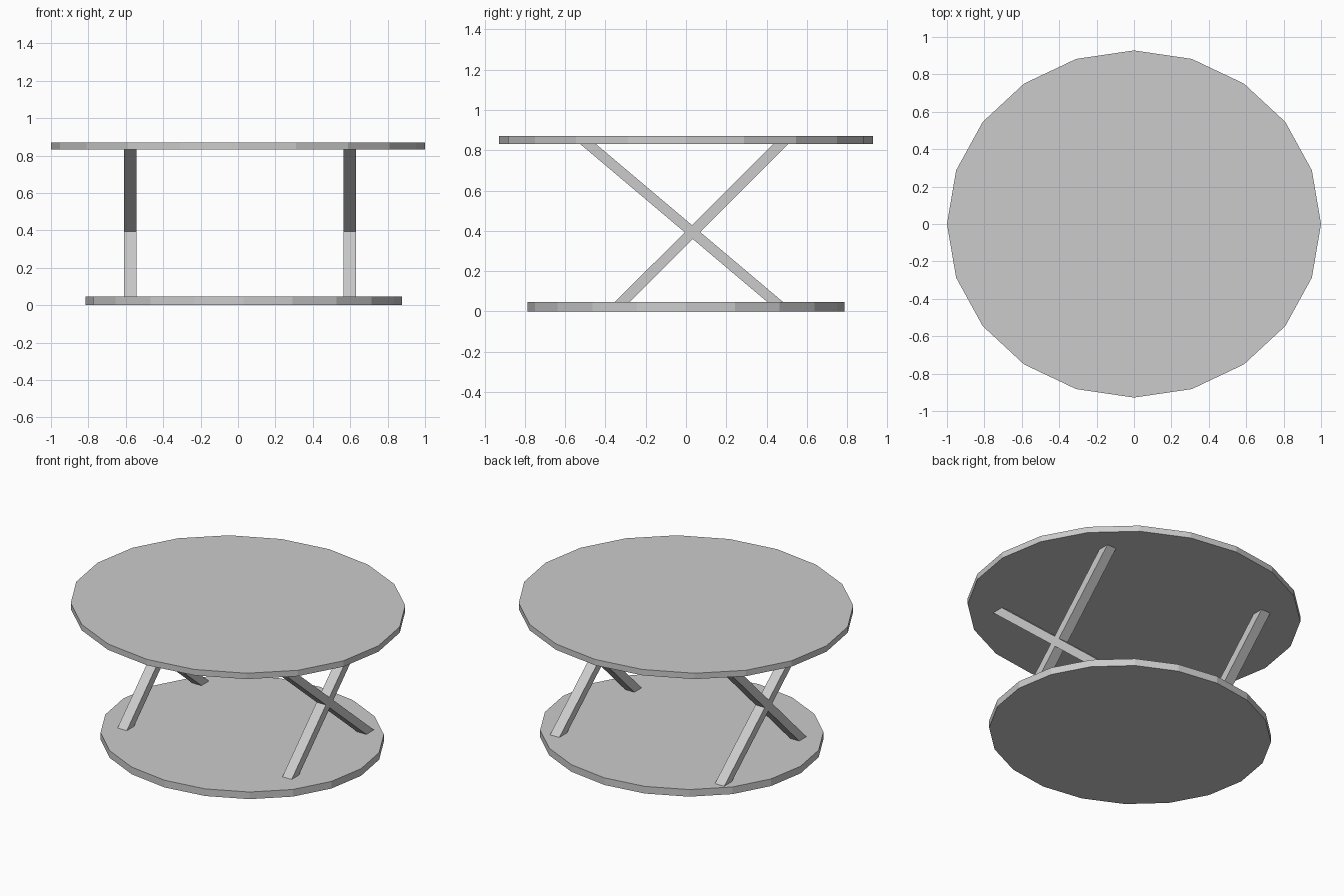
import bpy
import bmesh

if "Cube" in bpy.data.objects:
    bpy.data.objects.remove(bpy.data.objects["Cube"])


def disc(name, cx, rx, ry, z0, z1):
    """Flat-sided 20-gon slab, slightly narrower in y."""
    bpy.ops.mesh.primitive_cylinder_add(vertices=20, radius=1, depth=1)
    ob = bpy.context.object
    ob.name = name
    me = ob.data
    for v in me.vertices:
        v.co.x = v.co.x * rx + cx
        v.co.y *= ry
        v.co.z = z1 if v.co.z > 0 else z0


def leg(name, cx, y_bottom, y_top, width):
    """Slanted bar with level ends, set slightly into both slabs."""
    bm = bmesh.new()
    bmesh.ops.create_cube(bm, size=1)
    slope = (y_top - y_bottom) / (0.83 - 0.045)
    for v in bm.verts:
        z = 0.84 if v.co.z > 0 else 0.035
        v.co.x = cx + v.co.x * 0.066
        v.co.y = y_bottom + slope * (z - 0.045) + v.co.y * width
        v.co.z = z
    me = bpy.data.meshes.new(name)
    bm.to_mesh(me)
    bm.free()
    bpy.context.collection.objects.link(bpy.data.objects.new(name, me))


# Table top and lower shelf
disc("table_top", 0, 1.0, 0.928, 0.832, 0.87)
disc("base_shelf", 0.03, 0.846, 0.788, 0, 0.046)

# Crossed legs on each side
for side, x in (("left", -0.577), ("right", 0.597)):
    leg(side + "_leg_forward", x, 0.445, -0.485, 0.078)
    leg(side + "_leg_backward", x, -0.318, 0.47, 0.074)
